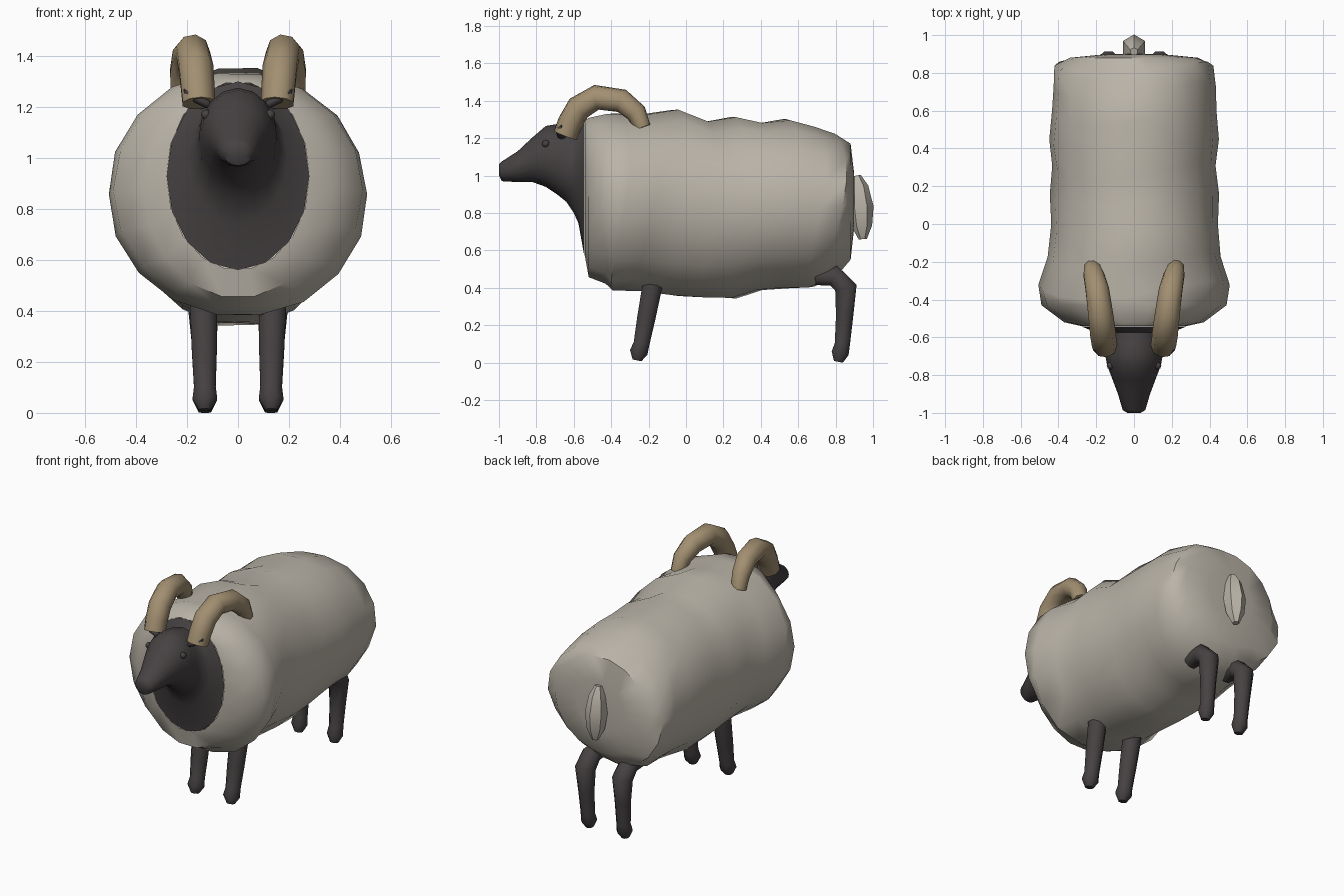
import bpy, bmesh, math, random
from mathutils import Vector

if "Cube" in bpy.data.objects:
    bpy.data.objects.remove(bpy.data.objects["Cube"])

random.seed(4)


def material(name, rgb):
    m = bpy.data.materials.new(name)
    m.diffuse_color = (*rgb, 1)
    m.use_nodes = True
    m.node_tree.nodes["Principled BSDF"].inputs["Base Color"].default_value = m.diffuse_color
    return m


WOOL = material("wool_cream", (0.49, 0.455, 0.39))
DARK = material("dark_skin", (0.062, 0.054, 0.055))
HORN = material("horn_tan", (0.36, 0.275, 0.165))


def finish(bm, name, mat, mirror=False, angle=50):
    bmesh.ops.recalc_face_normals(bm, faces=bm.faces)
    me = bpy.data.meshes.new(name)
    bm.to_mesh(me)
    bm.free()
    me.materials.append(mat)
    ob = bpy.data.objects.new(name, me)
    bpy.context.collection.objects.link(ob)
    bpy.ops.object.select_all(action='DESELECT')
    ob.select_set(True)
    bpy.context.view_layer.objects.active = ob
    bpy.ops.object.shade_smooth_by_angle(angle=math.radians(angle))
    if mirror:
        ob.modifiers.new("mirror", 'MIRROR')
    return ob


def skin(bm, rings, cap_start=True):
    """Bridge rings of points and close the ends."""
    vr = [[bm.verts.new(p) for p in r] for r in rings]
    n = len(vr[0])
    for a, b in zip(vr, vr[1:]):
        for i in range(n):
            j = (i + 1) % n
            bm.faces.new((a[i], a[j], b[j], b[i]))
    if cap_start:
        bm.faces.new(vr[0])
    bm.faces.new(vr[-1])


def loft(name, rows, sides, mat, bump=0.0, cap_start=True, angle=50):
    """Ellipse rings along y; each row is y, bottom, top, half width."""
    bm = bmesh.new()
    rings = []
    for k, (y, z0, z1, rx) in enumerate(rows):
        ring = []
        inner = 2 < k < len(rows) - 3
        for i in range(sides):
            a = 2 * math.pi * i / sides
            s = 1 + (random.uniform(-bump, bump) if inner else 0)
            shift = 0.05 * math.sin(2 * a + 0.6) if inner and bump else 0
            ring.append((rx * s * math.cos(a), y + shift,
                         (z0 + z1) / 2 + (z1 - z0) / 2 * s * math.sin(a)))
        rings.append(ring)
    skin(bm, rings, cap_start)
    return finish(bm, name, mat, angle=angle)


def tube(name, path, sides, mat, mirror=True):
    """Sweep a round section; each path point is x, y, z, radius."""
    bm = bmesh.new()
    pts = [Vector(p[:3]) for p in path]
    rings = []
    for k, p in enumerate(pts):
        t = (pts[min(k + 1, len(pts) - 1)] - pts[max(k - 1, 0)]).normalized()
        u = (Vector((1, 0, 0)) - t * t.x).normalized()
        v = t.cross(u)
        r = path[k][3]
        rings.append([p + r * (u * math.cos(a) + v * math.sin(a))
                      for a in (2 * math.pi * (i + 0.5) / sides for i in range(sides))])
    skin(bm, rings)
    return finish(bm, name, mat, mirror)


def ball(name, center, size, mat, mirror=False, tilt=0):
    bm = bmesh.new()
    bmesh.ops.create_uvsphere(bm, u_segments=8, v_segments=6, radius=1)
    for v in bm.verts:
        x, y, z = v.co.x * size[0], v.co.y * size[1], v.co.z * size[2]
        c, s = math.cos(tilt), math.sin(tilt)
        v.co = Vector((x * c - z * s, y, x * s + z * c)) + Vector(center)
    return finish(bm, name, mat, mirror)


# Fleece: lumpy barrel with a broad chest
loft("fleece", [
    (-0.54, 0.56, 1.30, 0.28), (-0.52, 0.45, 1.315, 0.37),
    (-0.43, 0.415, 1.335, 0.49), (-0.35, 0.375, 1.34, 0.51),
    (-0.20, 0.38, 1.33, 0.455), (-0.03, 0.35, 1.36, 0.44),
    (0.13, 0.345, 1.295, 0.445), (0.28, 0.34, 1.315, 0.435),
    (0.42, 0.38, 1.29, 0.45), (0.57, 0.39, 1.305, 0.435),
    (0.70, 0.40, 1.27, 0.43), (0.81, 0.45, 1.225, 0.42),
    (0.88, 0.545, 1.175, 0.34), (0.897, 0.70, 1.03, 0.17),
    (0.90, 0.82, 0.90, 0.04)], 18, WOOL, bump=0.012, cap_start=False)

# Head and neck: flares back into the collar
loft("head", [
    (-1.0, 1.00, 1.06, 0.035), (-0.985, 0.97, 1.075, 0.06),
    (-0.90, 0.965, 1.13, 0.085), (-0.82, 0.965, 1.205, 0.115),
    (-0.75, 0.94, 1.265, 0.142), (-0.69, 0.90, 1.275, 0.153),
    (-0.64, 0.86, 1.27, 0.155), (-0.60, 0.80, 1.26, 0.17),
    (-0.575, 0.745, 1.255, 0.195), (-0.542, 0.56, 1.30, 0.28)],
    16, DARK)

# Ears and eyes
ball("ears", (0.155, -0.665, 1.232), (0.07, 0.03, 0.02), DARK, True, 0.55)
ball("eyes", (0.125, -0.75, 1.17), (0.02, 0.02, 0.02), DARK, True)

# Horns: arch up and back
tube("horns", [
    (0.155, -0.645, 1.215, 0.066), (0.16, -0.62, 1.28, 0.068),
    (0.166, -0.575, 1.36, 0.07), (0.178, -0.48, 1.418, 0.068),
    (0.196, -0.345, 1.40, 0.064), (0.214, -0.265, 1.335, 0.056),
    (0.222, -0.232, 1.255, 0.045)], 9, HORN)

# Legs
tube("front_legs", [
    (0.135, -0.165, 0.50, 0.05), (0.135, -0.178, 0.42, 0.058),
    (0.132, -0.212, 0.24, 0.053), (0.13, -0.238, 0.10, 0.046),
    (0.13, -0.253, 0.055, 0.052), (0.13, -0.262, 0.012, 0.026)], 8, DARK)
tube("hind_legs", [
    (0.135, 0.69, 0.46, 0.05), (0.135, 0.79, 0.465, 0.06),
    (0.135, 0.855, 0.40, 0.064), (0.133, 0.848, 0.25, 0.05),
    (0.13, 0.836, 0.10, 0.044), (0.13, 0.824, 0.05, 0.05),
    (0.13, 0.815, 0.004, 0.026)], 8, DARK)

# Tail: faceted teardrop hanging off the rump
tube("tail", [
    (0, 0.912, 1.0, 0.022), (0, 0.925, 0.94, 0.05),
    (0, 0.935, 0.83, 0.068), (0, 0.94, 0.73, 0.055),
    (0, 0.945, 0.66, 0.022)], 6, WOOL, mirror=False)
